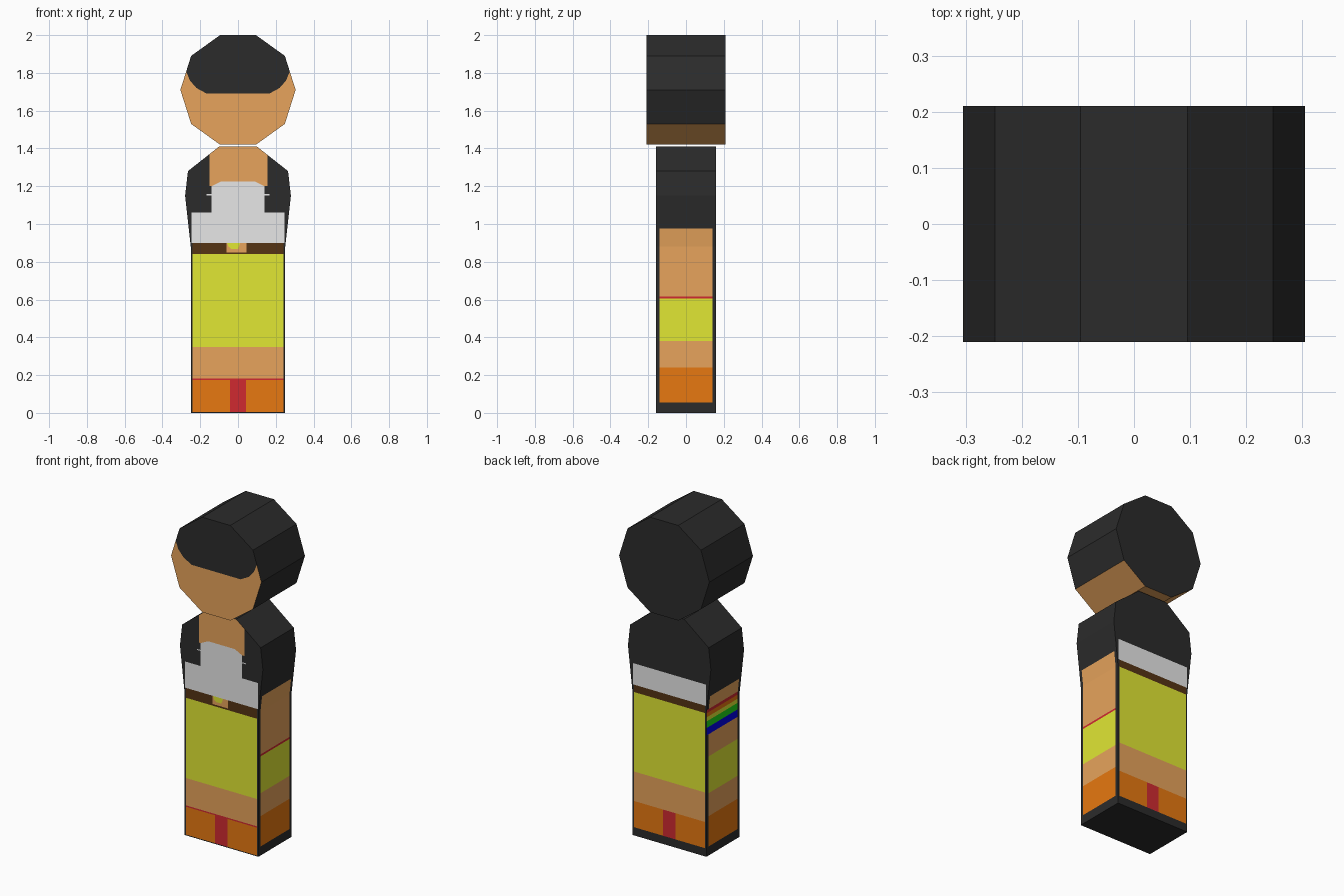
import bpy, bmesh
from mathutils import Vector

if "Cube" in bpy.data.objects:
    bpy.data.objects.remove(bpy.data.objects["Cube"])


def lin(c):
    c /= 255
    return c / 12.92 if c <= 0.04045 else ((c + 0.055) / 1.055) ** 2.4


COLOURS = {
    "black": (43, 43, 43), "skin": (255, 181, 102), "white": (255, 255, 255),
    "yellow": (248, 255, 58), "orange": (243, 127, 18), "red": (208, 42, 48),
    "dark_brown": (85, 52, 20), "green": (30, 215, 25), "blue": (0, 0, 255),
}
NAMES = list(COLOURS)
MATS = []
for name, rgb in COLOURS.items():
    m = bpy.data.materials.new(name)
    m.diffuse_color = (*[lin(c) for c in rgb], 1)
    m.use_nodes = True
    m.node_tree.nodes["Principled BSDF"].inputs["Base Color"].default_value = m.diffuse_color
    MATS.append(m)

FRONT, BACK = Vector((0, -1, 0)), Vector((0, 1, 0))
RIGHT, LEFT = Vector((1, 0, 0)), Vector((-1, 0, 0))


def prism(half, depth):
    """Extrude a mirrored (x, z) half profile, listed top to bottom, along y."""
    pts = half + [(-x, z) for x, z in reversed(half)]
    bm = bmesh.new()
    face = bm.faces.new([bm.verts.new((x, -depth, z)) for x, z in pts])
    ext = bmesh.ops.extrude_face_region(bm, geom=[face])["geom"]
    bmesh.ops.translate(bm, vec=(0, 2 * depth, 0),
                        verts=[v for v in ext if isinstance(v, bmesh.types.BMVert)])
    bmesh.ops.recalc_face_normals(bm, faces=bm.faces[:])
    return bm


def paint(bm, side, colour, poly):
    """Cut a convex anticlockwise (u, z) polygon into one side and colour it."""
    axis = 0 if abs(side.y) > 0.5 else 1
    planes = []

    def inside():
        bm.normal_update()
        return [f for f in bm.faces if f.normal.dot(side) > 0.98 and
                all((f.calc_center_median() - co).dot(no) > 0 for co, no in planes)]

    for (u0, z0), (u1, z1) in zip(poly, poly[1:] + poly[:1]):
        co, no = Vector((0, 0, z0)), Vector((0, 0, u1 - u0))
        co[axis], no[axis] = u0, -(z1 - z0)
        faces = inside()
        geom = set(faces)
        for f in faces:
            geom.update(f.edges)
            geom.update(f.verts)
        bmesh.ops.bisect_plane(bm, geom=list(geom), dist=1e-5,
                               plane_co=co, plane_no=no.normalized())
        planes.append((co, no))
    for f in inside():
        f.material_index = NAMES.index(colour)


def rect(bm, side, colour, u0, u1, z0, z1):
    paint(bm, side, colour, [(u0, z0), (u1, z0), (u1, z1), (u0, z1)])


def finish(bm, name):
    me = bpy.data.meshes.new(name)
    bm.to_mesh(me)
    bm.free()
    for m in MATS:
        me.materials.append(m)
    bpy.context.collection.objects.link(bpy.data.objects.new(name, me))


# Head: ten-sided drum, skin on the front and the lowest facets
head = prism([(0.095, 2.0), (0.248, 1.89), (0.305, 1.71), (0.248, 1.53), (0.095, 1.42)], 0.21)
for f in head.faces:
    if f.normal.y < -0.9 or (abs(f.normal.y) < 0.1 and f.calc_center_median().z < 1.52):
        f.material_index = NAMES.index("skin")
# Hair over the forehead
paint(head, FRONT, "black", [(-0.165, 1.69), (0.165, 1.69), (0.22, 1.72), (0.255, 1.76),
                             (0.275, 1.81), (0.25, 2.01), (-0.25, 2.01), (-0.275, 1.81),
                             (-0.255, 1.76), (-0.22, 1.72)])
finish(head, "head")

# Body: block with sloping shoulders
body = prism([(0.1, 1.41), (0.265, 1.28), (0.28, 1.15), (0.25, 0.88), (0.25, 0.0)], 0.16)

# Front and back clothing bands
for side, bands in (
    (FRONT, [("orange", 0.005, 0.175), ("red", 0.175, 0.183), ("skin", 0.183, 0.35),
             ("yellow", 0.35, 0.84), ("dark_brown", 0.84, 0.9), ("white", 0.9, 1.06)]),
    (BACK, [("orange", 0.05, 0.21), ("skin", 0.21, 0.39), ("yellow", 0.39, 0.875),
            ("dark_brown", 0.875, 0.92), ("white", 0.92, 1.05)]),
):
    for colour, z0, z1 in bands:
        w = 0.247 if colour == "white" else 0.24
        rect(body, side, colour, -w, w, z0, z1)
    # Gap between the shoes
    rect(body, side, "red", -0.042, 0.042, bands[0][1], bands[0][2])

# Neck, shirt front, jacket marks and belt buckle
rect(body, FRONT, "skin", -0.15, 0.155, 1.2, 1.42)
paint(body, FRONT, "white", [(-0.14, 1.06), (0.14, 1.06), (0.14, 1.2), (0.09, 1.225),
                             (-0.09, 1.225), (-0.14, 1.2)])
for s in (-1, 1):
    rect(body, FRONT, "white", s * 0.153 - 0.013, s * 0.153 + 0.013, 1.152, 1.158)
rect(body, FRONT, "skin", -0.06, 0.045, 0.85, 0.9)
paint(body, FRONT, "yellow", [(-0.035, 0.868), (0.0, 0.868), (0.012, 0.9), (-0.058, 0.9),
                              (-0.05, 0.88)])

# Arms and legs on both sides
for side in (RIGHT, LEFT):
    for colour, z0, z1 in (("orange", 0.055, 0.24), ("skin", 0.24, 0.38),
                           ("yellow", 0.38, 0.605), ("skin", 0.605, 0.975)):
        rect(body, side, colour, -0.14, 0.14, z0, z1)
rect(body, RIGHT, "red", -0.14, 0.14, 0.605, 0.617)

# Striped wristband on the left arm
for colour, z0, z1 in (("blue", 0.74, 0.785), ("green", 0.785, 0.825), ("yellow", 0.825, 0.85),
                       ("orange", 0.85, 0.875), ("red", 0.875, 0.895)):
    rect(body, LEFT, colour, -0.14, 0.158, z0, z1)
finish(body, "body")
